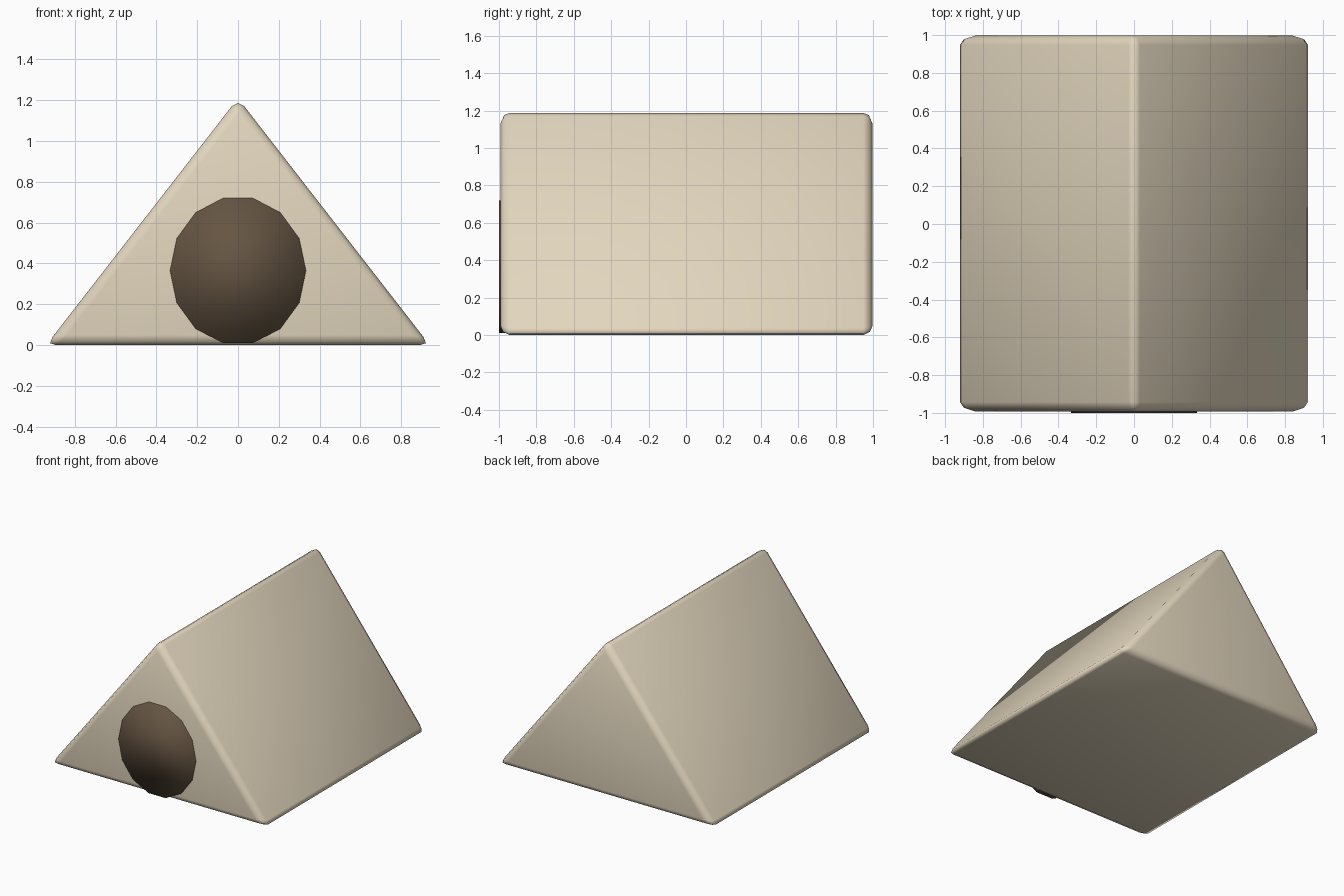
import bpy, bmesh
from math import pi, sin, cos

if "Cube" in bpy.data.objects:
    bpy.data.objects.remove(bpy.data.objects["Cube"])


def prism(name, profile, y0, y1, color):
    """Extrude an x-z profile from y0 to y1, with smooth shading."""
    bm = bmesh.new()
    front = [bm.verts.new((x, y0, z)) for x, z in profile]
    back = [bm.verts.new((x, y1, z)) for x, z in profile]
    bm.faces.new(front)
    bm.faces.new(back[::-1])
    n = len(profile)
    for i in range(n):
        j = (i + 1) % n
        bm.faces.new((front[i], back[i], back[j], front[j]))
    bmesh.ops.recalc_face_normals(bm, faces=bm.faces)
    for f in bm.faces:
        f.smooth = True
    mesh = bpy.data.meshes.new(name)
    bm.to_mesh(mesh)
    bm.free()
    obj = bpy.data.objects.new(name, mesh)
    bpy.context.collection.objects.link(obj)
    mat = bpy.data.materials.new(name + "_material")
    mat.diffuse_color = color
    mat.use_nodes = True
    mat.node_tree.nodes["Principled BSDF"].inputs["Base Color"].default_value = mat.diffuse_color
    mesh.materials.append(mat)
    return obj


# Tent-shaped body with softly rounded edges
body = prism("tent_body", [(-0.94, 0), (0.94, 0), (0, 1.21)],
             -0.993, 0.998, (0.76, 0.67, 0.51, 1))
bevel = body.modifiers.new("rounded_edges", 'BEVEL')
bevel.width = 0.05
bevel.segments = 2
bevel.limit_method = 'NONE'

# Dark 14-sided entrance, just proud of the front wall
sides = 14
entrance = [(0.333 * cos(2 * pi * i / sides), 0.365 + 0.364 * sin(2 * pi * i / sides))
            for i in range(sides)]
prism("entrance", entrance, -1.0, -0.95, (0.13, 0.09, 0.055, 1))
